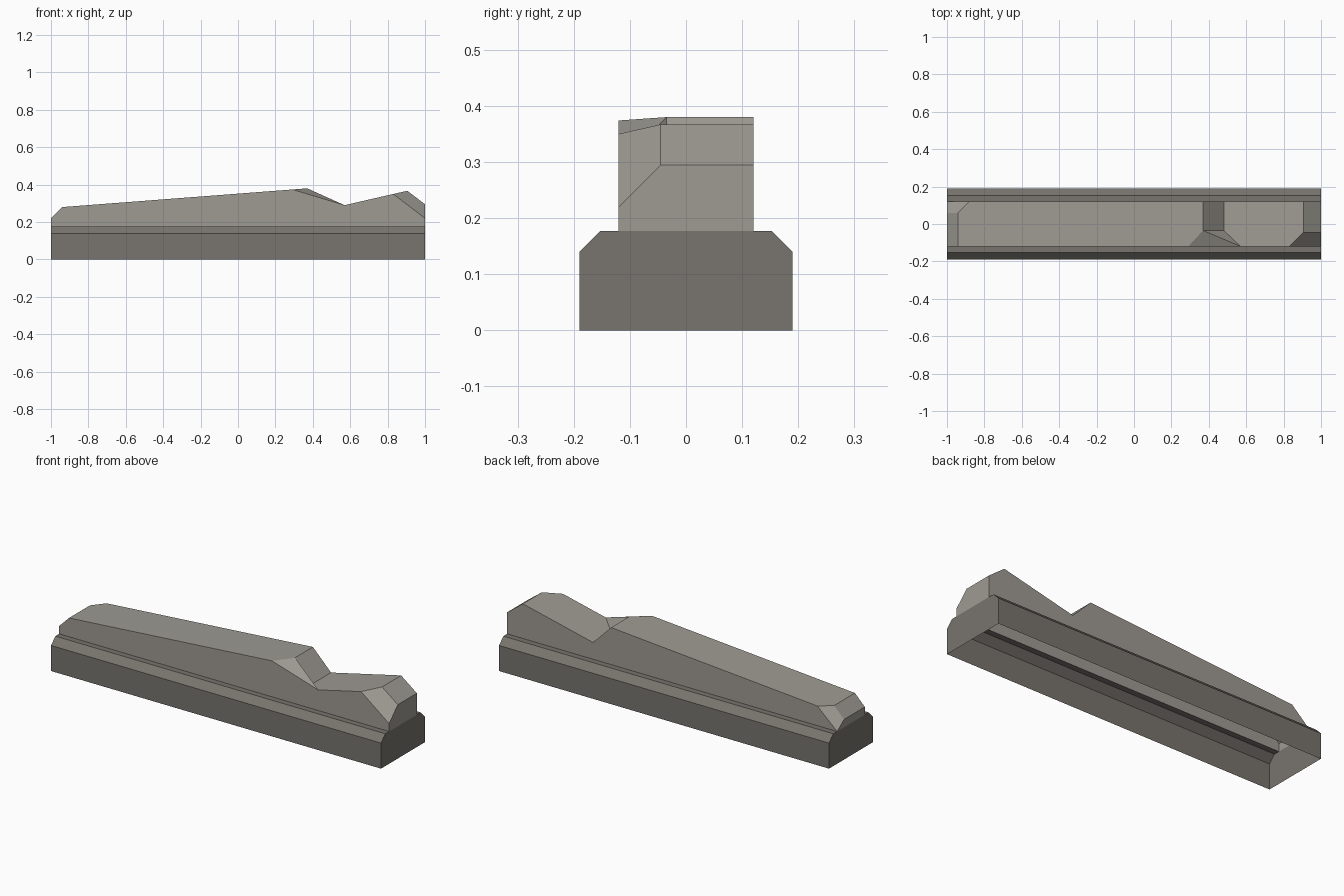
import bpy, bmesh

if "Cube" in bpy.data.objects:
    bpy.data.objects.remove(bpy.data.objects["Cube"])


def material(name, rgb):
    m = bpy.data.materials.new(name)
    m.diffuse_color = (*rgb, 1)
    m.use_nodes = True
    m.node_tree.nodes["Principled BSDF"].inputs["Base Color"].default_value = m.diffuse_color
    return m


def build(name, bm, mat):
    bmesh.ops.remove_doubles(bm, verts=bm.verts, dist=0.0005)
    bmesh.ops.recalc_face_normals(bm, faces=bm.faces)
    me = bpy.data.meshes.new(name)
    bm.to_mesh(me)
    bm.free()
    ob = bpy.data.objects.new(name, me)
    bpy.context.collection.objects.link(ob)
    me.materials.append(mat)
    return ob


def add_face(bm, pts):
    bm.faces.new([bm.verts.new(p) for p in pts])


light_grey = material("light warm grey", (0.345, 0.328, 0.296))
dark_grey = material("dark warm grey", (0.188, 0.174, 0.154))

W = 0.12      # half width of upper body
Z0 = 0.177    # top of base

# Base: chamfered shell, open underneath, open in the middle where the body joins
half = [(-0.19, 0), (-0.19, 0.14), (-0.153, Z0), (-W, Z0)]
full = half + [(-y, z) for y, z in reversed(half)]
bm = bmesh.new()
for i in range(len(full) - 1):
    if i == len(half) - 1:
        continue
    (ya, za), (yb, zb) = full[i], full[i + 1]
    add_face(bm, [(-1, ya, za), (1, ya, za), (1, yb, zb), (-1, yb, zb)])
for x in (-1, 1):
    add_face(bm, [(x, y, z) for y, z in full])
base = build("base_rail", bm, dark_grey)

# Upper body: long ramp, notch and rear bump with clipped corners
front = [(-1, -W, 0.22), (-0.94, -W, 0.28), (0.29, -W, 0.374),
         (0.57, -W, 0.29), (0.83, -W, 0.35), (1, -W, 0.22)]
inner = [(0.37, -0.035, 0.38), (0.48, -0.035, 0.269),
         (0.905, -0.045, 0.367), (1, -0.045, 0.295)]
back = [(-0.88, W, 0.2846), (0.37, W, 0.38), (0.48, W, 0.269),
        (0.905, W, 0.367), (1, W, 0.295)]
nose = [(-1, 0.06, 0.22), (-0.94, 0.06, 0.28)]
low_l, low_r = (-1, -W, Z0), (1, -W, Z0)
top_l, top_r = (-1, W, Z0), (1, W, Z0)

bm = bmesh.new()
for pts in (
    [low_l, low_r] + front[::-1],                                   # front side
    [top_l, top_r] + back[::-1],                                    # back side
    [low_l, front[0], nose[0], top_l],                              # left end
    [low_r, top_r, back[4], inner[3], front[5]],                    # right end
    [front[0], front[1], nose[1], nose[0]],                         # left slope
    [nose[0], nose[1], back[0], top_l],                             # left corner clip
    [front[1], front[2], inner[0], back[1], back[0], nose[1]],      # long ramp
    [inner[0], inner[1], back[2], back[1]],                         # notch slope
    [front[2], front[3], inner[0]],                                 # notch clip
    [front[3], inner[1], inner[0]],
    [front[3], front[4], inner[2], back[3], back[2], inner[1]],     # bump ramp
    [inner[2], inner[3], back[4], back[3]],                         # right slope
    [front[4], front[5], inner[3], inner[2]],                       # right corner clip
):
    add_face(bm, pts)
body = build("upper_body", bm, light_grey)
